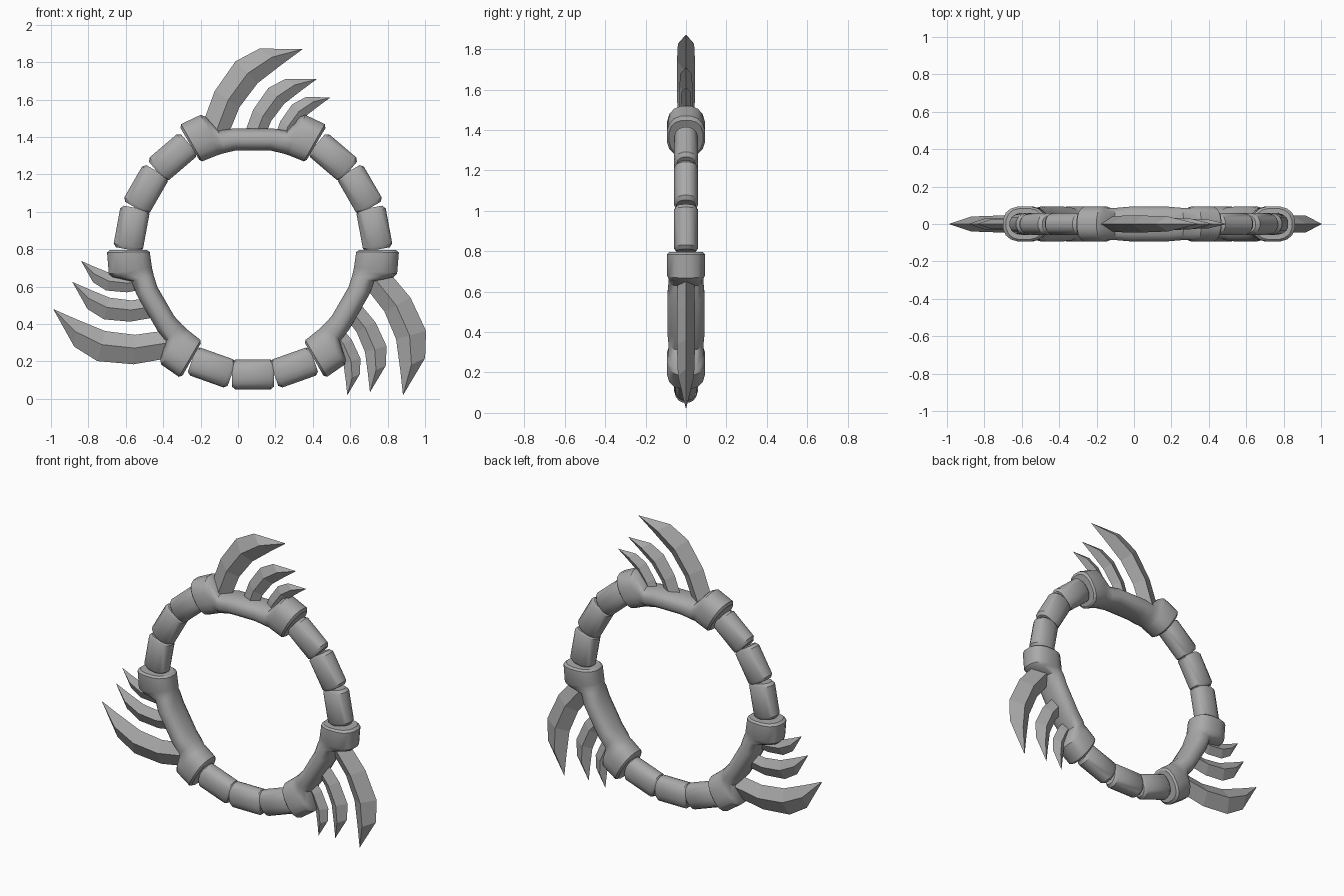
import bpy, bmesh, math
from mathutils import Matrix, Vector

if "Cube" in bpy.data.objects:
    bpy.data.objects.remove(bpy.data.objects["Cube"], do_unlink=True)

CENTRE = Vector((0.08, 0, 0.79))
RADIUS = 0.66

steel = bpy.data.materials.new("grey_steel")
steel.use_nodes = True
GREY = (0.4, 0.4, 0.4, 1)
steel.diffuse_color = GREY
steel.node_tree.nodes["Principled BSDF"].inputs["Base Color"].default_value = GREY


def loft(name, rings, smooth=None):
    """Skin a list of equal-sized point rings and cap both ends."""
    bm = bmesh.new()
    loops = [[bm.verts.new(p) for p in ring] for ring in rings]
    n = len(loops[0])
    for a, b in zip(loops, loops[1:]):
        for i in range(n):
            j = (i + 1) % n
            bm.faces.new((a[i], a[j], b[j], b[i]))
    bm.faces.new(loops[0][::-1])
    bm.faces.new(loops[-1])
    bmesh.ops.remove_doubles(bm, verts=bm.verts, dist=0.0005)
    bmesh.ops.recalc_face_normals(bm, faces=bm.faces)
    mesh = bpy.data.meshes.new(name)
    bm.to_mesh(mesh)
    bm.free()
    mesh.materials.append(steel)
    obj = bpy.data.objects.new(name, mesh)
    bpy.context.collection.objects.link(obj)
    if smooth:
        bpy.ops.object.select_all(action='DESELECT')
        obj.select_set(True)
        bpy.context.view_layer.objects.active = obj
        bpy.ops.object.shade_smooth_by_angle(angle=math.radians(smooth))
    return obj


def section(half_r, half_y, power, sides=16):
    """Rounded-box outline as (radial, depth) pairs."""
    pts = []
    for i in range(sides):
        t = 2 * math.pi * (i + 0.5) / sides
        c, s = math.cos(t), math.sin(t)
        pts.append((half_r * math.copysign(abs(c) ** power, c),
                    half_y * math.copysign(abs(s) ** power, s)))
    return pts


def place(obj, degrees):
    """Turn a part about the ring's axis (clockwise from the top)."""
    obj.matrix_world = Matrix.Translation(CENTRE) @ Matrix.Rotation(math.radians(degrees), 4, 'Y')


def tube(name, degrees):
    rings = []
    for x, k in ((-0.113, 0.8), (-0.095, 1), (0.095, 1), (0.113, 0.8)):
        rings.append([(x, y * k, RADIUS + r * k) for r, y in section(0.081, 0.06, 0.85)])
    place(loft(name, rings, 35), degrees)


def band(name, degrees):
    # angle from the middle, inner radius, outer radius, half depth
    half = [(30.5, 0.565, 0.765, 0.085), (29.5, 0.55, 0.782, 0.096), (21, 0.545, 0.782, 0.096),
            (19.5, 0.545, 0.765, 0.088), (16, 0.545, 0.67, 0.088), (9.5, 0.545, 0.665, 0.094)]
    stations = half + [(-a, i, o, d) for a, i, o, d in reversed(half)]
    rings = []
    for a, inner, outer, depth in stations:
        t = math.radians(a)
        mid = (inner + outer) / 2
        rings.append([((mid + r) * math.sin(t), y, (mid + r) * math.cos(t))
                      for r, y in section((outer - inner) / 2, depth, 0.8)])
    place(loft(name, rings, 32), degrees)


# Claw outline measured back from its tip: outer edge, inner edge, half thickness
CLAW = [((-0.545, -0.43), (-0.41, -0.49), 0.04),
        ((-0.47, -0.225), (-0.337, -0.31), 0.045),
        ((-0.358, -0.065), (-0.24, -0.182), 0.045),
        ((-0.23, 0.003), (-0.108, -0.08), 0.04),
        ((-0.001, 0), (0, -0.001), 0.0008)]


def claw(name, degrees, tip, scale):
    rings = []
    for (ox, oz), (ix, iz), depth in CLAW:
        mx, mz = ox * 0.45 + ix * 0.55, oz * 0.45 + iz * 0.55
        ring = ((ox, 0, oz), (mx, depth, mz), (ix, 0, iz), (mx, -depth, mz))
        rings.append([(tip[0] + x * scale, y * scale, tip[1] + z * scale) for x, y, z in ring])
    place(loft(name, rings), degrees)


# Three identical thirds of the ring
for side, turn in (("top", 0), ("left", 120), ("right", 240)):
    band(side + "_band", turn)
    claw(side + "_large_claw", turn, (0.265, 1.08), 1)
    claw(side + "_medium_claw", turn, (0.34, 0.919), 0.72)
    claw(side + "_small_claw", turn, (0.414, 0.822), 0.57)
    for i in (-1, 0, 1):
        tube(f"{side}_tube_{i + 2}", turn + 60 + 19.5 * i)
